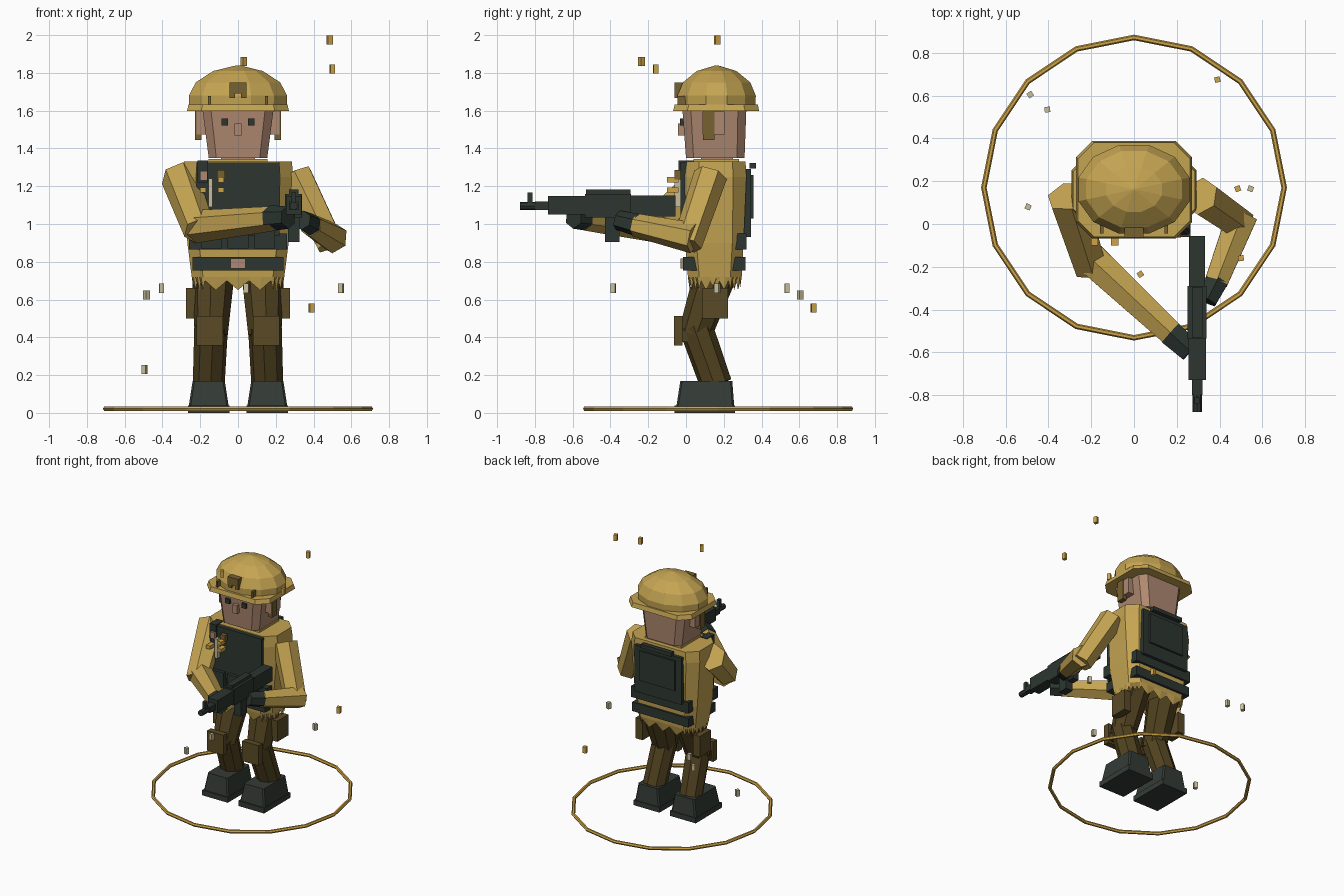
import bpy, bmesh, math, random
from mathutils import Vector, Matrix

if "Cube" in bpy.data.objects:
    bpy.data.objects.remove(bpy.data.objects["Cube"], do_unlink=True)
random.seed(4)


def material(name, rgb):
    m = bpy.data.materials.new(name)
    m.use_nodes = True
    m.diffuse_color = (*rgb, 1)
    m.node_tree.nodes["Principled BSDF"].inputs["Base Color"].default_value = (*rgb, 1)
    return m


SAND = material("sand cloth", (0.56, 0.375, 0.085))
GOLD = material("gold", (0.62, 0.37, 0.06))
TROUSER = material("brown cloth", (0.082, 0.055, 0.014))
PAD = material("brown padding", (0.105, 0.07, 0.019))
OLIVE = material("olive strap", (0.18, 0.12, 0.03))
DARK = material("dark green gear", (0.026, 0.037, 0.030))
BOOT = material("boot leather", (0.034, 0.044, 0.036))
SKIN = material("skin", (0.43, 0.25, 0.165))
CREAM = material("cream", (0.58, 0.52, 0.32))


def finish(name, bm, mat):
    bmesh.ops.recalc_face_normals(bm, faces=bm.faces)
    me = bpy.data.meshes.new(name)
    bm.to_mesh(me)
    bm.free()
    me.materials.append(mat)
    ob = bpy.data.objects.new(name, me)
    bpy.context.collection.objects.link(ob)
    return ob


def box(name, mat, xs, ys, zs, turn=0):
    """Box from its lower and upper bounds, optionally turned about z."""
    lo, hi = map(Vector, zip(xs, ys, zs))
    bm = bmesh.new()
    bmesh.ops.create_cube(bm, size=1, matrix=Matrix.Translation((lo + hi) / 2)
                          @ Matrix.Rotation(turn, 4, 'Z') @ Matrix.Diagonal((*(hi - lo), 1)))
    return finish(name, bm, mat)


def block(name, mat, x, y, z, w, d, h, turn=0):
    return box(name, mat, (x - w / 2, x + w / 2), (y - d / 2, y + d / 2), (z - h / 2, z + h / 2), turn)


def loft(name, mat, rings, caps=True):
    bm = bmesh.new()
    loops = [[bm.verts.new(p) for p in ring] for ring in rings]
    n = len(loops[0])
    for a, b in zip(loops, loops[1:]):
        for i in range(n):
            j = (i + 1) % n
            bm.faces.new((a[i], a[j], b[j], b[i]))
    if caps:
        bm.faces.new(loops[0])
        bm.faces.new(loops[-1])
    return finish(name, bm, mat)


def octagon(hx, y0, y1, z, c, cx=0, sub=1, jag=0):
    """Rectangle with cut corners; jag drops every other point."""
    l, r = cx - hx, cx + hx
    pts = [(l + c, y0), (r - c, y0), (r, y0 + c), (r, y1 - c),
           (r - c, y1), (l + c, y1), (l, y1 - c), (l, y0 + c)]
    out = []
    for a, b in zip(pts, pts[1:] + pts[:1]):
        for k in range(sub):
            p = Vector(a).lerp(Vector(b), k / sub)
            out.append((p.x, p.y, z - jag * (k % 2)))
    return out


def limb(name, mat, a, b, r0, r1, sides=6):
    a, b = Vector(a), Vector(b)
    bm = bmesh.new()
    bmesh.ops.create_cone(bm, cap_ends=True, segments=sides, radius1=r0, radius2=r1, depth=(b - a).length,
                          matrix=Matrix.Translation((a + b) / 2) @ (b - a).to_track_quat('Z', 'Y').to_matrix().to_4x4())
    return finish(name, bm, mat)


# Ground ring
bpy.ops.mesh.primitive_torus_add(major_segments=16, minor_segments=6, major_radius=0.702,
                                 minor_radius=0.013, location=(0, 0.17, 0.022))
ring = bpy.context.object
ring.name = "ground_ring"
ring.data.materials.append(GOLD)

# Legs, boots, pads and pouches
for side, s in (("left", 1), ("right", -1)):
    limb(side + "_thigh", TROUSER, (s * .13, .165, .76), (s * .142, .045, .41), .115, .088, 8)
    limb(side + "_shin", TROUSER, (s * .142, .05, .46), (s * .155, .16, .15), .09, .085, 8)
    loft(side + "_boot", BOOT, [octagon(.105, -.05, .255, .04, .01, s * .155),
                                octagon(.085, -.03, .245, .17, .01, s * .155)])
    box(side + "_sole", BOOT, (s * .155 - .11, s * .155 + .11), (-.06, .26), (0, .04))
    block(side + "_knee_pad", PAD, s * .15, -.04, .435, .14, .045, .155)
    block(side + "_knee_strap", TROUSER, s * .15, -.015, .41, .11, .05, .07)
    block(side + "_thigh_pouch", PAD, s * .245, .155, .58, .06, .135, .16)

# Jacket with torn hem, belt and vest
loft("jacket", SAND, [octagon(.245, .01, .295, .72, .06), octagon(.268, -.005, .305, .9, .06),
                      octagon(.293, -.005, .32, 1.25, .07), octagon(.285, 0, .315, 1.33, .07)])
loft("torn_hem", SAND, [octagon(.245, .01, .295, .72, .06, sub=6),
                        octagon(.235, .02, .285, .70, .06, sub=6, jag=.05)], caps=False)
box("belt", DARK, (-.24, .24), (-.015, .315), (.755, .825))
box("belt_buckle", SKIN, (-.04, .04), (-.028, -.01), (.765, .818))
box("lower_vest", DARK, (-.26, .26), (-.022, .06), (.865, .95))
box("lower_vest_back", DARK, (-.245, .245), (.25, .32), (.865, .95))
box("front_plate", DARK, (-.22, .22), (-.03, .03), (.94, 1.325))
box("back_plate", DARK, (-.2, .2), (.29, .343), (.93, 1.29))
box("back_panel", DARK, (-.15, .15), (.343, .357), (1.03, 1.26))
box("back_flap", DARK, (-.13, .13), (.335, .37), (1.293, 1.322))
for i, x in enumerate((-.14, 0, .14)):
    block("vest_pouch_%d" % i, DARK, x, -.035, .93, .11, .04, .12)
box("chest_strap", DARK, (-.215, -.16), (-.04, .05), (1.22, 1.335))
box("chest_patch", SKIN, (-.2, -.162), (-.055, -.03), (1.23, 1.28))
box("chest_tube", CREAM, (-.157, -.135), (-.06, -.03), (1.09, 1.24))
box("chest_badge", OLIVE, (-.11, -.07), (-.06, -.03), (1.235, 1.285))
for i, (x, z) in enumerate(((-.185, 1.18), (-.09, 1.18), (-.09, 1.235))):
    block("medal_%d" % i, GOLD, x, -.07, z, .033, .06, .028)

# Head and face
box("collar", SAND, (-.155, .155), (.04, .28), (1.32, 1.345))
box("neck", SKIN, (-.09, .09), (.08, .25), (1.32, 1.37))
loft("head", SKIN, [octagon(.155, 0, .31, 1.35, .04), octagon(.19, -.02, .32, 1.62, .045)])
block("nose", SKIN, 0, -.024, 1.5, .037, .035, .065)
for side, s in (("left", 1), ("right", -1)):
    block(side + "_eye", DARK, s * .07, -.021, 1.54, .036, .02, .036)
    block(side + "_ear", SKIN, s * .195, .145, 1.535, .05, .115, .12)
    block(side + "_helmet_strap", OLIVE, s * .21, .12, 1.525, .035, .06, .16)
    block(side + "_helmet_bolt", OLIVE, s * .15, -.02, 1.655, .016, .05, .045)

# Helmet
dome = []
for z, f in ((1.62, .98), (1.68, .99), (1.75, .85), (1.81, .5), (1.84, .03)):
    angles = [(k + .5) * math.tau / 12 for k in range(12)]
    dome.append([(.272 * f * math.cos(a), .162 + .217 * f * math.sin(a), z) for a in angles])
loft("helmet_dome", SAND, dome)
loft("helmet_brim", SAND, [octagon(.27, -.068, .388, 1.598, .075), octagon(.262, -.06, .38, 1.632, .075)])
box("helmet_mount", OLIVE, (-.045, .045), (-.062, .02), (1.69, 1.75))
for s in (-1, 1):
    block("helmet_mount_leg", OLIVE, s * .03, -.03, 1.682, .03, .06, .03)

# Arms and gloves
limb("left_upper_arm", SAND, (.31, .13, 1.26), (.49, .005, .89), .09, .08)
limb("left_forearm", SAND, (.505, .04, .925), (.385, -.27, .995), .082, .062)
limb("left_glove", DARK, (.39, -.26, .995), (.34, -.36, 1.02), .06, .052)
limb("right_upper_arm", SAND, (-.31, .13, 1.25), (-.205, -.2, .965), .1, .085)
limb("right_forearm", SAND, (-.235, -.13, .985), (.2, -.535, 1.03), .088, .065)
limb("right_glove", DARK, (.17, -.51, 1.03), (.265, -.595, 1.035), .068, .06)

# Rifle
box("rifle_stock", DARK, (.258, .332), (-.3, -.055), (1.04, 1.15))
box("rifle_receiver", DARK, (.25, .34), (-.535, -.29), (1.035, 1.16))
box("rifle_rail", DARK, (.27, .32), (-.53, -.295), (1.15, 1.182))
box("rifle_handguard", DARK, (.255, .337), (-.73, -.53), (1.05, 1.148))
limb("rifle_barrel", DARK, (.295, -.72, 1.095), (.295, -.88, 1.095), .022, .022, 8)
box("rifle_muzzle", DARK, (.27, .32), (-.8, -.72), (1.073, 1.118))
box("rifle_sight", DARK, (.283, .307), (-.84, -.812), (1.1, 1.168))
box("rifle_magazine", DARK, (.265, .325), (-.43, -.352), (.905, 1.05))
box("rifle_grip", DARK, (.27, .32), (-.34, -.285), (.96, 1.05))

# Floating sparks
golds = ((.485, .165, 1.975), (.5, -.16, 1.82), (.03, -.235, 1.86), (.39, .675, .555))
creams = ((-.405, .535, .66), (-.485, .605, .625), (.045, -.385, .66), (.545, .165, .66), (-.495, .08, .23))
for mat, spots in ((GOLD, golds), (CREAM, creams)):
    for x, y, z in spots:
        block("spark", mat, x, y, z, .026, .026, .048, random.uniform(0, 1.5))
